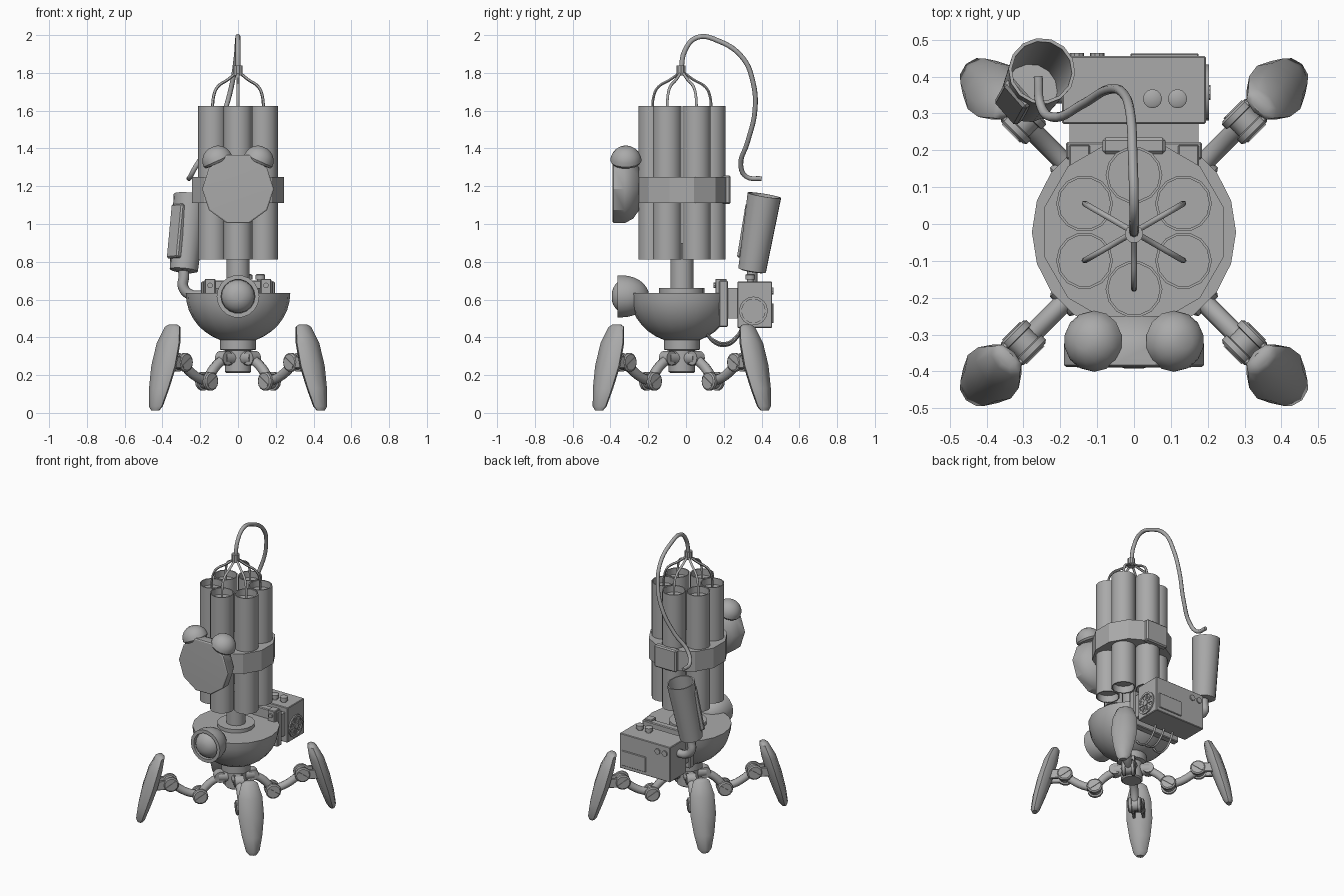
import bpy, bmesh, math
from mathutils import Vector, Matrix

if "Cube" in bpy.data.objects:
    bpy.data.objects.remove(bpy.data.objects["Cube"], do_unlink=True)

grey = bpy.data.materials.new("plain grey")
grey.use_nodes = True
grey.diffuse_color = (0.4, 0.4, 0.4, 1)
grey.node_tree.nodes["Principled BSDF"].inputs["Base Color"].default_value = (0.4, 0.4, 0.4, 1)
CY = -0.022  # body axis in y
I = Matrix()


def finish(ob, angle=35):
    bpy.ops.object.select_all(action='DESELECT')
    ob.select_set(True)
    bpy.context.view_layer.objects.active = ob
    bpy.ops.object.shade_smooth_by_angle(angle=math.radians(angle))
    return ob


def from_bm(name, bm, M, angle=35):
    bmesh.ops.recalc_face_normals(bm, faces=bm.faces)
    bm.transform(M)
    me = bpy.data.meshes.new(name)
    bm.to_mesh(me)
    bm.free()
    me.materials.append(grey)
    ob = bpy.data.objects.new(name, me)
    bpy.context.collection.objects.link(ob)
    return finish(ob, angle)


def loft(bm, rings):
    """Skin closed rings of points and cap both ends."""
    rows = [[bm.verts.new(p) for p in ring] for ring in rings]
    n = len(rows[0])
    for a, b in zip(rows, rows[1:]):
        for i in range(n):
            j = (i + 1) % n
            bm.faces.new((a[i], a[j], b[j], b[i]))
    bm.faces.new(rows[0])
    bm.faces.new(rows[-1])


def lathe(name, prof, n, at, axis=(0, 0, 1), M=I, turn=0.0, angle=35):
    """Turn a (radius, height) profile about an axis through a point."""
    T = Matrix.Translation(at) @ Vector(axis).to_track_quat('Z', 'Y').to_matrix().to_4x4()
    bm = bmesh.new()
    loft(bm, [[(r * math.cos(turn + math.tau * i / n), r * math.sin(turn + math.tau * i / n), h)
               for i in range(n)] for r, h in prof])
    return from_bm(name, bm, M @ T, angle)


def rod(name, a, b, ra, rb, n=12, M=I):
    d = Vector(b) - Vector(a)
    return lathe(name, [(ra, 0), (rb, d.length)], n, a, d, M)


def box(name, lo, hi, bevel=0.0, M=I):
    bm = bmesh.new()
    lo, hi = Vector(lo), Vector(hi)
    bmesh.ops.create_cube(bm, size=1, matrix=Matrix.Translation((lo + hi) / 2)
                          @ Matrix.Diagonal((*(hi - lo), 1)))
    if bevel:
        bmesh.ops.bevel(bm, geom=bm.edges[:], offset=bevel, segments=1, affect='EDGES')
    return from_bm(name, bm, M, 25)


def wire(name, pts, r, sides=2, M=I):
    cu = bpy.data.curves.new(name, 'CURVE')
    cu.dimensions = '3D'
    cu.bevel_depth, cu.bevel_resolution = r, sides
    cu.resolution_u, cu.use_fill_caps = 5, True
    sp = cu.splines.new('BEZIER')
    sp.bezier_points.add(len(pts) - 1)
    for bp, p in zip(sp.bezier_points, pts):
        bp.co = M @ Vector(p)
        bp.handle_left_type = bp.handle_right_type = 'AUTO'
    cu.materials.append(grey)
    ob = bpy.data.objects.new(name, cu)
    bpy.context.collection.objects.link(ob)
    bpy.ops.object.select_all(action='DESELECT')
    ob.select_set(True)
    bpy.context.view_layer.objects.active = ob
    bpy.ops.object.convert(target='MESH')
    return finish(bpy.context.object, 60)


# Six hollow-ended sticks, each with a lead to the fuse collar
stick = [(0.07, 0.86), (0.07, 0.812), (0.077, 0.812), (0.077, 1.625), (0.07, 1.625), (0.07, 1.58)]
for k in range(6):
    a = math.radians(90 + 60 * k)
    c, s = math.cos(a), math.sin(a)
    lathe("stick", stick, 14, (0.155 * c, CY + 0.155 * s, 0))
    lead = [(0.012, 1.8), (0.06, 1.765), (0.125, 1.725), (0.148, 1.68), (0.155, 1.57)]
    wire("stick_lead", [(r * c, CY + r * s, z) for r, z in lead], 0.008, 1)
lathe("fuse_collar", [(0.025, 1.785), (0.025, 1.84)], 10, (0, CY - 0.005, 0))
wire("fuse", [(0, -0.027, 1.8), (0, -0.005, 1.92), (0, 0.06, 1.988), (-0.003, 0.17, 1.97),
              (-0.01, 0.3, 1.88), (-0.03, 0.355, 1.75), (-0.07, 0.365, 1.6), (-0.14, 0.325, 1.43),
              (-0.22, 0.29, 1.31), (-0.253, 0.32, 1.25), (-0.26, 0.4, 1.24)], 0.013)

# Strap around the sticks with a buckle at the back
lathe("strap", [(0.235, 1.11), (0.253, 1.11), (0.253, 1.25), (0.235, 1.25)], 12,
      (0, CY, 0), turn=math.pi / 12, angle=25)
box("strap_buckle", (-0.085, 0.19, 1.105), (0.085, 0.235, 1.258), 0.008)

# Clock with two bells
lathe("clock", [(0.12, 0), (0.165, 0.03), (0.19, 0.075), (0.19, 0.133), (0.183, 0.138), (0.1, 0.14)],
      10, (0, -0.25, 1.185), (0, -1, 0))
dome = [(0.083 * math.cos(t * math.pi / 12), 0.08 * math.sin(t * math.pi / 12)) for t in range(6)]
for sx in (-1, 1):
    lathe("clock_bell", [(0.04, -0.015), (0.075, -0.012)] + dome, 14,
          (sx * 0.108, -0.318, 1.335), (sx * 0.45, 0, 1))
    rod("bell_stem", (sx * 0.085, -0.318, 1.29), (sx * 0.11, -0.318, 1.34), 0.02, 0.02, 8)

# Post and bowl body
rod("post", (0, CY, 0.63), (0, CY, 0.9), 0.062, 0.062, 14)
lathe("post_collar", [(0.12, 0.63), (0.12, 0.66)], 16, (0, CY, 0))
bowl = [(0.277 * math.sin(t * math.pi / 18), 0.635 - 0.265 * math.cos(t * math.pi / 18)) for t in range(1, 10)]
lathe("bowl", bowl, 20, (0, CY, 0))

# Eye: cup housing with a rim and a ball lens
cup = [(0.113 * math.sin(t * math.pi / 14), -0.145 * math.cos(t * math.pi / 14)) for t in range(1, 8)]
lathe("eye_housing", cup + [(0.113, 0.022), (0.09, 0.022), (0.088, -0.02)], 18, (0, -0.34, 0.617), (0, -1, 0))
ball = [(0.089 * math.cos(t * math.pi / 12), 0.07 * math.sin(t * math.pi / 12)) for t in range(6)]
lathe("eye_lens", ball, 18, (0, -0.325, 0.617), (0, -1, 0))

# Control box behind the bowl
box("box_mount", (-0.185, 0.175, 0.455), (0.185, 0.222, 0.7), 0.005)
box("box_spacer", (-0.175, 0.22, 0.5), (0.175, 0.285, 0.66))
box("control_box", (-0.195, 0.272, 0.45), (0.195, 0.456, 0.695), 0.004)
box("box_panel", (-0.01, 0.45, 0.475), (0.175, 0.463, 0.58), 0.003)
for x in (-0.1, -0.155):
    rod("back_button", (x, 0.45, 0.645), (x, 0.464, 0.645), 0.02, 0.02, 10)
for x in (0.05, 0.118):
    lathe("top_knob", [(0.018, 0.69), (0.018, 0.705), (0.026, 0.705), (0.026, 0.73), (0.02, 0.734)],
          12, (x, 0.34, 0))
for sx in (-1, 1):
    box("mount_bracket", (sx * 0.148 - 0.028, 0.155, 0.63), (sx * 0.148 + 0.028, 0.215, 0.71), 0.004)
    rod("bracket_bolt", (sx * 0.148, 0.16, 0.675), (sx * 0.148, 0.145, 0.675), 0.015, 0.015, 8)

# Side fan: ring, hub and blades
lathe("fan_ring", [(0.062, 0), (0.076, 0), (0.076, 0.012), (0.062, 0.012), (0.062, 0.002)],
      16, (0.192, 0.357, 0.54), (1, 0, 0))
rod("fan_hub", (0.19, 0.357, 0.54), (0.207, 0.357, 0.54), 0.02, 0.02, 10)
for k in range(8):
    R = Matrix.Translation((0.196, 0.357, 0.54)) @ Matrix.Rotation(k * math.pi / 4, 4, 'X')
    box("fan_blade", (-0.003, 0.012, -0.008), (0.005, 0.066, 0.008), M=R)

# Cables slung beneath the box
for x, dip in ((-0.07, 0.355), (0, 0.37), (0.07, 0.36)):
    wire("under_cable", [(x, 0.1, 0.43), (x, 0.15, dip + 0.015), (x, 0.21, dip),
                         (x, 0.27, dip + 0.04), (x, 0.3, 0.46)], 0.007, 1)

# Exhaust cup on a bent pipe
low, top = Vector((-0.287, 0.35, 0.755)), Vector((-0.25, 0.415, 1.152))
up = top - low
L = up.length
lathe("exhaust_cup", [(0.06, -0.005), (0.075, 0), (0.091, L), (0.082, L), (0.072, 0.08)], 14, low, up)
side = Vector((-0.75, -0.66, 0))
Q = Matrix.Translation(low + up * 0.5) @ up.to_track_quat('Z', 'Y').to_matrix().to_4x4()
local = Q.to_3x3().inverted() @ side
Q = Q @ Matrix.Rotation(math.atan2(local.y, local.x), 4, 'Z')
box("cup_plate", (0.06, -0.045, -0.15), (0.094, 0.045, 0.14), 0.008, Q)
wire("exhaust_pipe", [(-0.18, 0.355, 0.62), (-0.25, 0.355, 0.625), (-0.29, 0.352, 0.665),
                      (-0.287, 0.35, 0.72), low + up * 0.03], 0.028)

# Neck and leg hub
lathe("leg_hub", [(0.06, 0.21), (0.07, 0.218), (0.07, 0.33), (0.095, 0.335), (0.095, 0.385)], 16, (0, CY, 0))

# Four legs, built outward along local x
shell = [(0.487, 0.467, 0.018, 0.03), (0.49, 0.455, 0.03, 0.052), (0.52, 0.37, 0.047, 0.078),
         (0.555, 0.25, 0.05, 0.083), (0.59, 0.13, 0.042, 0.066), (0.615, 0.035, 0.03, 0.044),
         (0.62, 0.012, 0.017, 0.025)]
for k in range(4):
    M = Matrix.Translation((0, CY, 0)) @ Matrix.Rotation(math.radians(45 + 90 * k), 4, 'Z')
    hip, knee, ankle = (0.1, 0, 0.29), (0.235, 0, 0.168), (0.425, 0, 0.268)
    rod("hip_socket", (0.04, 0, 0.29), (0.115, 0, 0.29), 0.042, 0.036, 12, M)
    rod("hip_pin", (0.105, -0.03, 0.29), (0.105, 0.03, 0.29), 0.038, 0.038, 12, M)
    wire("upper_leg", [hip, (0.175, 0, 0.24), knee], 0.027, 2, M)
    wire("lower_leg", [knee, (0.32, 0, 0.195), ankle], 0.027, 2, M)
    for jx, _, jz in (knee, ankle):
        lathe("leg_joint", [(0.042, -0.043), (0.05, -0.037), (0.05, -0.02), (0.04, -0.018), (0.04, 0.018),
                            (0.05, 0.02), (0.05, 0.037), (0.042, 0.043)], 14, (jx, 0, jz), (0, 1, 0), M)
        for sy in (-1, 1):
            R = M @ Matrix.Translation((jx, sy * 0.043, jz)) @ Matrix.Rotation(0.6, 4, 'Y')
            box("joint_slot", (-0.038, -0.004, -0.006), (0.038, 0.004, 0.006), M=R)
    for sy in (-1, 1):
        box("ankle_fork", (0.42, sy * 0.03 - 0.009, 0.235), (0.53, sy * 0.03 + 0.009, 0.3), 0.004, M)
    bm = bmesh.new()
    loft(bm, [[(x + tx * math.cos(t * math.pi / 4), ty * math.sin(t * math.pi / 4), z) for t in range(8)]
              for x, z, tx, ty in shell])
    from_bm("foot_shell", bm, M, 50)
